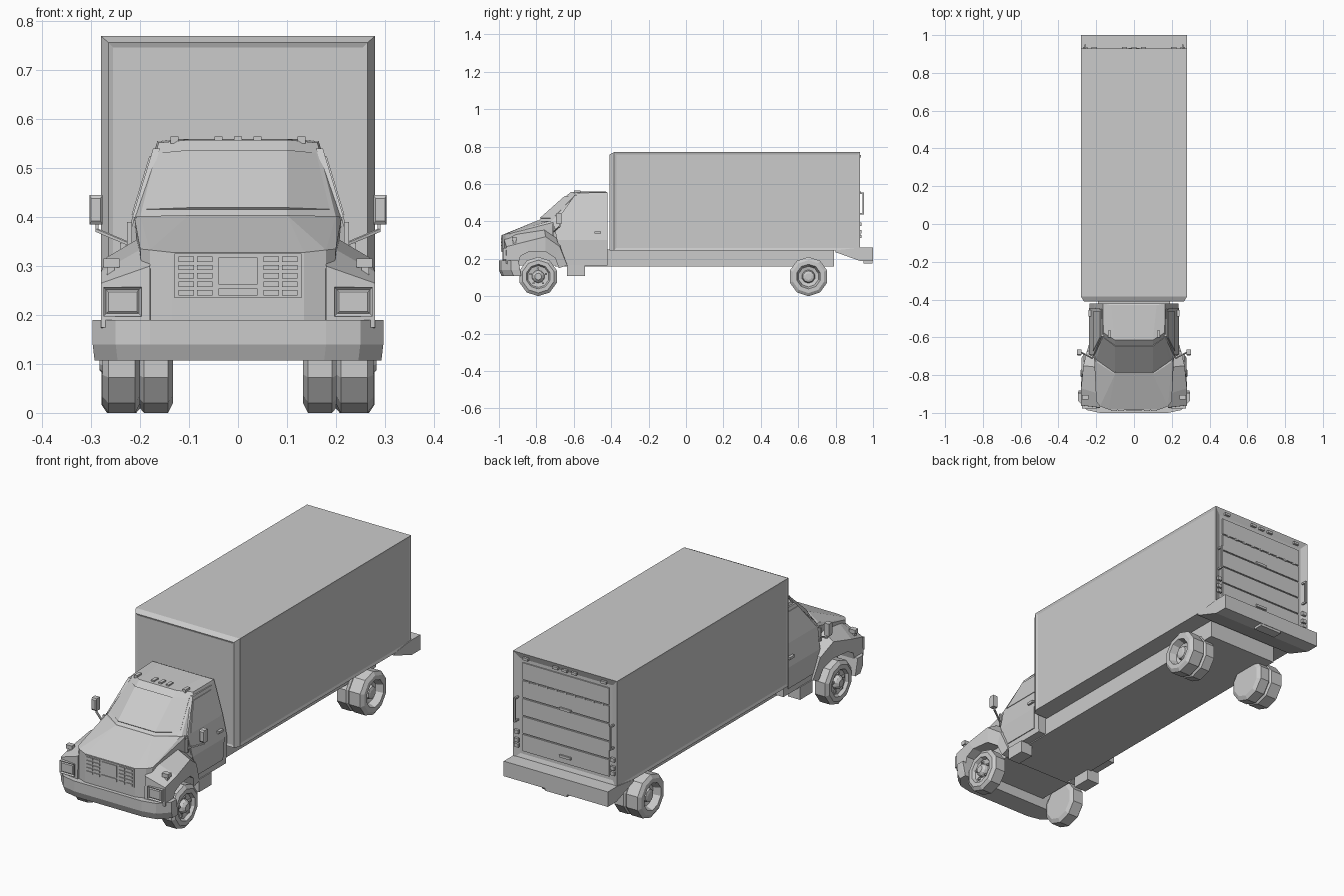
import bpy, bmesh, math
from mathutils import Vector


def finish(name, bm, mirror=False):
    bmesh.ops.recalc_face_normals(bm, faces=bm.faces)
    me = bpy.data.meshes.new(name)
    bm.to_mesh(me)
    bm.free()
    ob = bpy.data.objects.new(name, me)
    bpy.context.collection.objects.link(ob)
    if mirror:
        ob.modifiers.new("Mirror", "MIRROR")
    return ob


def hull_bm(pts, both=False):
    pts = list(pts)
    if both:
        pts += [(-x, y, z) for x, y, z in pts]
    bm = bmesh.new()
    for p in pts:
        bm.verts.new(p)
    bmesh.ops.convex_hull(bm, input=bm.verts)
    bmesh.ops.delete(bm, geom=[v for v in bm.verts if not v.link_faces], context="VERTS")
    bmesh.ops.dissolve_limit(bm, angle_limit=0.02, verts=bm.verts, edges=bm.edges)
    bmesh.ops.recalc_face_normals(bm, faces=bm.faces)
    return bm


def hull(name, pts, both=False, mirror=False):
    return finish(name, hull_bm(pts, both), mirror)


def corners(x0, x1, y0, y1, z0, z1):
    return [(x, y, z) for x in (x0, x1) for y in (y0, y1) for z in (z0, z1)]


def box(name, x0, x1, y0, y1, z0, z1, mirror=False):
    return hull(name, corners(x0, x1, y0, y1, z0, z1), mirror=mirror)


def rod(name, a, b, r, mirror=True):
    pts = [q for p in (a, b) for q in
           corners(p[0] - r, p[0] + r, p[1] - r, p[1] + r, p[2] - r, p[2] + r)]
    return hull(name, pts, mirror=mirror)


def inset(bm, direction, width, depth):
    d = Vector(direction)
    faces = [f for f in bm.faces if f.normal.dot(d) > 0.99]
    bmesh.ops.inset_individual(bm, faces=faces, thickness=width, depth=depth)


def loft(name, rings, mirror=False):
    """Join closed rings of points and cap both ends."""
    bm = bmesh.new()
    rows = [[bm.verts.new(p) for p in ring] for ring in rings]
    n = len(rows[0])
    for a, b in zip(rows, rows[1:]):
        for i in range(n):
            j = (i + 1) % n
            bm.faces.new((a[i], a[j], b[j], b[i]))
    bm.faces.new(rows[0])
    bm.faces.new(rows[-1])
    return finish(name, bm, mirror)


def wheel(name, y, profile):
    """Ten-sided lathe about the axle; profile is (x, radius)."""
    rings = [[(x, y + r * math.sin(k * math.tau / 10), 0.105 - r * math.cos(k * math.tau / 10))
              for k in range(10)] for x, r in profile]
    loft(name, rings, True)


# Cargo box: chamfered front, recessed side, front and rear panels
bm = hull_bm(corners(-0.28, 0.28, -0.385, 0.93, 0.245, 0.77)
             + corners(-0.265, 0.265, -0.41, -0.385, 0.245, 0.757))
for d in ((1, 0, 0), (-1, 0, 0)):
    inset(bm, d, 0.018, -0.004)
inset(bm, (0, -1, 0), 0.014, -0.004)
inset(bm, (0, 1, 0), 0.045, -0.012)
finish("cargo_box", bm)

# Roll-up rear door and its fittings
for i in range(5):
    z = 0.293 + i * 0.087
    box("door_slat", -0.232, 0.232, 0.91, 0.924, z, z + 0.081)
for i in range(9):
    x = -0.2 + i * 0.05
    box("door_hinge", x - 0.006, x + 0.006, 0.92, 0.928, 0.632, 0.642)
for z in (0.32, 0.55):
    box("door_latch", -0.03, 0.03, 0.92, 0.932, z, z + 0.012)
for x in (-0.21, -0.05, 0, 0.05, 0.21):
    box("rear_marker_light", x - 0.014, x + 0.014, 0.925, 0.936, 0.742, 0.754)
for z in (0.31, 0.335, 0.375):
    box("tail_light", 0.247, 0.27, 0.925, 0.937, z, z + 0.018, True)
rod("grab_handle", (0.257, 0.947, 0.44), (0.257, 0.947, 0.55), 0.004)
for z in (0.44, 0.55):
    rod("grab_handle_mount", (0.257, 0.925, z), (0.257, 0.947, z), 0.004)

# Rear step bumper with sloped underside
prof = [(0.80, 0.245), (0.93, 0.26), (1.0, 0.26), (1.0, 0.187), (0.935, 0.187), (0.80, 0.235)]
loft("rear_bumper", [[(x, y, z) for y, z in prof] for x in (-0.28, 0.28)])
box("bumper_light", 0.2, 0.255, 0.99, 1.0, 0.212, 0.226, True)
box("rear_hitch_step", -0.06, 0.06, 0.95, 0.998, 0.175, 0.2)

# Chassis
box("chassis", -0.19, 0.19, -0.7, 0.79, 0.16, 0.25)

# Cab: lower body and greenhouse
hull("cab_body", [(0.23, -0.42, 0.165), (0.235, -0.42, 0.3), (0.212, -0.42, 0.4),
                  (0.23, -0.64, 0.165), (0.235, -0.69, 0.3), (0.212, -0.71, 0.4)], True)
post_low = [(0.1, -0.79, 0.403), (0.2, -0.72, 0.4)]
post_top = [(0.1, -0.615, 0.558), (0.162, -0.575, 0.552)]
hull("cab_greenhouse", post_low + post_top + [(0.212, -0.69, 0.4), (0.212, -0.42, 0.4),
                                              (0.165, -0.42, 0.555), (0.12, -0.43, 0.56)], True)

# Windshield slab following the three facets
rings = []
for s, k in ((-1, 1), (-1, 0), (1, 0), (1, 1)):
    a, b = Vector(post_low[k]), Vector(post_top[k])
    lo, hi = a.lerp(b, 0.08), a.lerp(b, 0.84)
    for p in (lo, hi):
        p.x *= s * 0.95 if k else s
    off = Vector((0, -0.004, 0.004))
    rings.append([lo - off, lo + off, hi + off, hi - off])
loft("windshield", rings)

# Hood and nose
hull("hood", [(0.212, -0.69, 0.4), (0.2, -0.73, 0.402), (0.1, -0.795, 0.404),
              (0.2, -0.94, 0.335), (0.18, -0.965, 0.333), (0.135, -0.982, 0.328),
              (0.18, -0.965, 0.165), (0.135, -0.982, 0.165), (0.19, -0.93, 0.165),
              (0.19, -0.69, 0.165)], True)

# Flared front fenders: arch y,z / outer y,z / outer x / inner y,z
cols = [(-0.90, 0.16, -0.962, 0.175, 0.28, -0.975, 0.175),
        (-0.885, 0.215, -0.96, 0.265, 0.28, -0.972, 0.3),
        (-0.84, 0.238, -0.87, 0.288, 0.28, -0.9, 0.345),
        (-0.75, 0.238, -0.75, 0.318, 0.268, -0.76, 0.37),
        (-0.70, 0.205, -0.675, 0.265, 0.25, -0.66, 0.3),
        (-0.68, 0.15, -0.635, 0.165, 0.238, -0.63, 0.17)]
loft("front_fender", [[(0.17, ya, za), (x, ya, za), (x, yo, zo), (0.18, yi, zi)]
                      for ya, za, yo, zo, x, yi, zi in cols], True)

# Front bumper with tapered lower band
plan = [(0.18, -1.0), (0.25, -0.985), (0.297, -0.935), (0.297, -0.895)]
hull("front_bumper", [(x, y, z) for x, y in plan for z in (0.14, 0.19)]
     + [(x - 0.004, y + 0.014, 0.107) for x, y in plan], True)

# Grille with centre plate and slots
box("grille_panel", -0.13, 0.13, -0.986, -0.975, 0.235, 0.326)
box("grille_plate", -0.04, 0.04, -0.99, -0.98, 0.262, 0.318)
box("grille_lower_bar", -0.04, 0.04, -0.99, -0.98, 0.24, 0.254)
for x in (0.052, 0.09):
    for i in range(5):
        z = 0.24 + i * 0.0172
        box("grille_slot", x, x + 0.032, -0.99, -0.98, z, z + 0.011, True)

# Headlights and fender marker lamps
bm = hull_bm(corners(0.197, 0.275, -0.978, -0.94, 0.197, 0.257))
inset(bm, (0, -1, 0), 0.008, -0.006)
inset(bm, (0, -1, 0), 0.006, 0.004)
finish("headlight", bm, True)
box("marker_lamp", 0.242, 0.275, -0.93, -0.905, 0.297, 0.316, True)
box("marker_lamp_base", 0.252, 0.268, -0.925, -0.91, 0.26, 0.3, True)


# Doors and side windows hug the cab side
def side_x(z):
    if z < 0.3:
        return 0.23 + (z - 0.165) * 0.037
    return 0.235 - (z - 0.3) * 0.23 if z < 0.4 else 0.212 - (z - 0.4) * 0.303


def side_panel(name, levels, out):
    loft(name, [[(side_x(z) - 0.01, a, z), (side_x(z) + out, a, z),
                 (side_x(z) + out, b, z), (side_x(z) - 0.01, b, z)] for a, b, z in levels], True)


side_panel("door", [(-0.64, -0.45, 0.195), (-0.69, -0.445, 0.3), (-0.695, -0.445, 0.4),
                    (-0.595, -0.45, 0.54)], 0.004)
side_panel("side_window", [(-0.672, -0.462, 0.405), (-0.6, -0.464, 0.525)], 0.007)
box("door_handle", 0.22, 0.241, -0.49, -0.455, 0.335, 0.347, True)
box("cab_step", 0.17, 0.235, -0.635, -0.54, 0.107, 0.168, True)

# Wing mirrors on arms
hull("wing_mirror", corners(0.277, 0.303, -0.69, -0.665, 0.385, 0.445)
     + corners(0.281, 0.3, -0.695, -0.665, 0.392, 0.438), mirror=True)
rod("mirror_arm", (0.222, -0.71, 0.345), (0.288, -0.675, 0.373), 0.003)
rod("mirror_post", (0.288, -0.675, 0.373), (0.288, -0.675, 0.39), 0.003)
rod("mirror_bracket", (0.222, -0.71, 0.33), (0.222, -0.71, 0.385), 0.005)

# Roof marker lights
for x in (-0.13, -0.04, 0, 0.04, 0.13):
    box("roof_marker_light", x - 0.008, x + 0.008, -0.6, -0.565, 0.55, 0.565)

# Wheels: single front, dual rear
wheel("front_wheel", -0.79, [(0.2, 0.085), (0.21, 0.105), (0.265, 0.105), (0.277, 0.088),
                             (0.277, 0.066), (0.262, 0.058), (0.258, 0.034), (0.272, 0.03),
                             (0.283, 0.018)])
wheel("rear_wheel", 0.655, [(0.133, 0.085), (0.143, 0.105), (0.192, 0.105), (0.2, 0.096),
                            (0.208, 0.105), (0.268, 0.105), (0.279, 0.088), (0.279, 0.066),
                            (0.245, 0.055), (0.24, 0.036), (0.262, 0.03), (0.266, 0.018)])
for k in range(5):
    a = k * math.tau / 5
    y, z = -0.79 + 0.044 * math.sin(a), 0.105 + 0.044 * math.cos(a)
    box("wheel_nut", 0.252, 0.27, y - 0.005, y + 0.005, z - 0.005, z + 0.005, True)
